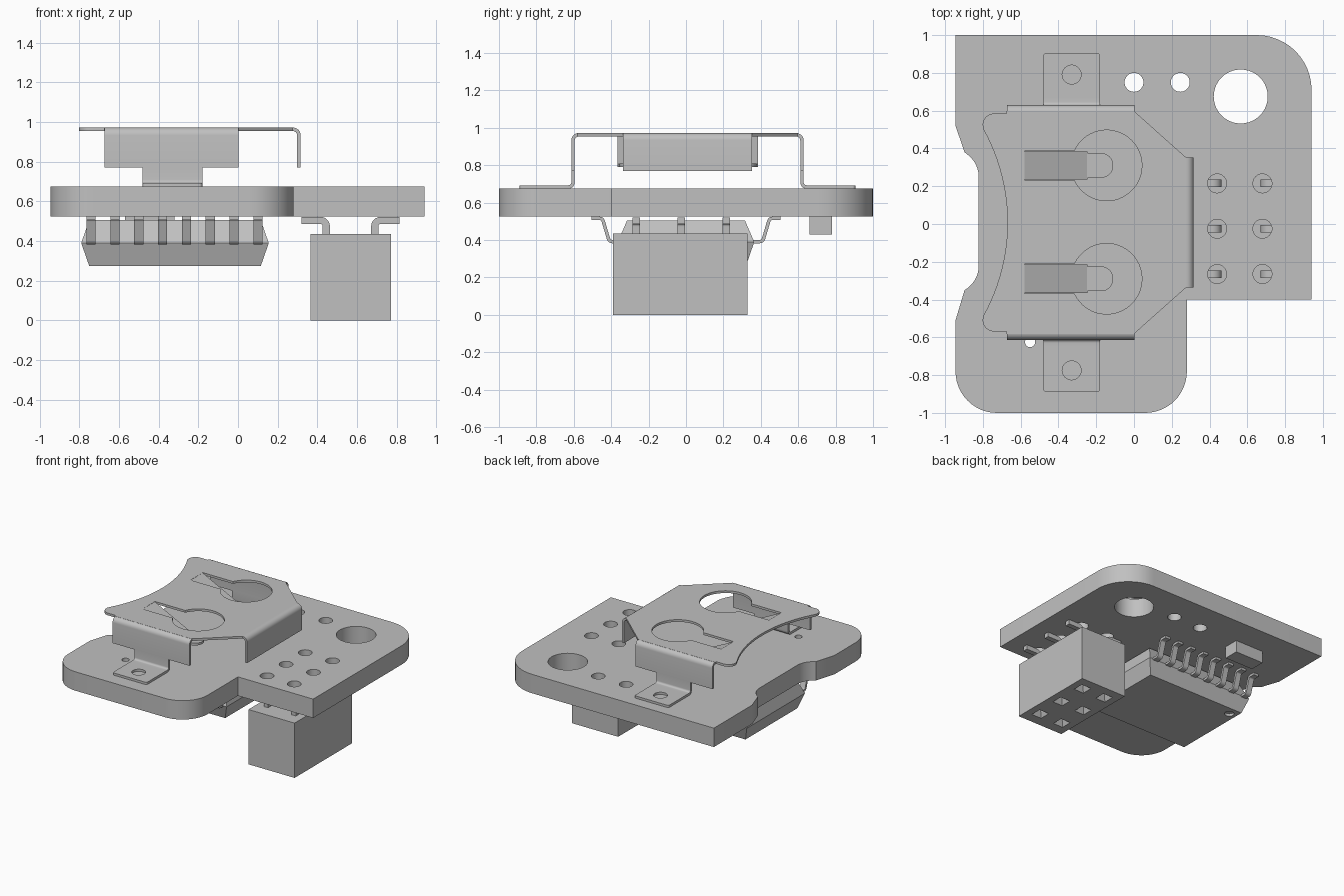
import bpy, bmesh, math
from mathutils import Vector, Matrix

if "Cube" in bpy.data.objects:
    bpy.data.objects.remove(bpy.data.objects["Cube"], do_unlink=True)

grey = bpy.data.materials.new("plain_grey")
grey.use_nodes = True
grey.diffuse_color = (0.53, 0.53, 0.53, 1)
grey.node_tree.nodes["Principled BSDF"].inputs["Base Color"].default_value = grey.diffuse_color


def activate(ob):
    bpy.ops.object.select_all(action='DESELECT')
    ob.select_set(True)
    bpy.context.view_layer.objects.active = ob


def finish(ob):
    activate(ob)
    bpy.ops.object.shade_smooth_by_angle(angle=math.radians(35))
    return ob


def from_bmesh(name, bm):
    bmesh.ops.recalc_face_normals(bm, faces=bm.faces)
    me = bpy.data.meshes.new(name)
    bm.to_mesh(me)
    bm.free()
    me.materials.append(grey)
    ob = bpy.data.objects.new(name, me)
    bpy.context.collection.objects.link(ob)
    return ob


def rounded(pts, closed=True, steps=8):
    """Replace each (x, y, radius) corner with an arc."""
    out = []
    n = len(pts)
    for i, p in enumerate(pts):
        c = Vector(p[:2])
        r = p[2] if len(p) > 2 else 0
        if r == 0 or (not closed and i in (0, n - 1)):
            out.append(c)
            continue
        a = (Vector(pts[i - 1][:2]) - c).normalized()
        b = (Vector(pts[(i + 1) % n][:2]) - c).normalized()
        half = a.angle(b) / 2
        mid = c + (a + b).normalized() * r / math.sin(half)
        s = c + a * r / math.tan(half) - mid
        e = c + b * r / math.tan(half) - mid
        turn = s.angle(e)
        for k in range(steps + 1):
            t = k / steps
            out.append(mid + (s * math.sin((1 - t) * turn) + e * math.sin(t * turn)) / math.sin(turn))
    return out


def circle(x, y, r, n=40):
    return [(x + r * math.cos(k * math.tau / n), y + r * math.sin(k * math.tau / n)) for k in range(n)]


def sheet(name, loops, z0, z1):
    """Flat plate from an outline and its holes."""
    cu = bpy.data.curves.new(name, 'CURVE')
    cu.dimensions = '2D'
    cu.fill_mode = 'BOTH'
    cu.extrude = (z1 - z0) / 2
    for loop in loops:
        sp = cu.splines.new('POLY')
        sp.points.add(len(loop) - 1)
        for pt, co in zip(sp.points, loop):
            pt.co = (co[0], co[1], 0, 1)
        sp.use_cyclic_u = True
    tmp = bpy.data.objects.new(name, cu)
    bpy.context.collection.objects.link(tmp)
    bpy.context.view_layer.update()
    me = bpy.data.meshes.new_from_object(tmp.evaluated_get(bpy.context.evaluated_depsgraph_get()))
    bpy.data.objects.remove(tmp, do_unlink=True)
    bm = bmesh.new()
    bm.from_mesh(me)
    bmesh.ops.remove_doubles(bm, verts=bm.verts, dist=1e-5)
    bmesh.ops.translate(bm, verts=bm.verts, vec=(0, 0, (z0 + z1) / 2))
    return finish(from_bmesh(name, bm))


def ribbon(name, path, lo, hi, thick, along):
    """Bent strip: path in (along, z), spanning lo..hi on the other axis."""
    bm = bmesh.new()
    rows = []
    for a, z in rounded(path, False, 6):
        rows.append([bm.verts.new((a, w, z) if along == 'x' else (w, a, z)) for w in (lo, hi)])
    for p, q in zip(rows, rows[1:]):
        bm.faces.new((p[0], p[1], q[1], q[0]))
    ob = from_bmesh(name, bm)
    mod = ob.modifiers.new("thickness", 'SOLIDIFY')
    mod.thickness = thick
    mod.offset = 0
    mod.use_even_offset = True
    activate(ob)
    bpy.ops.object.modifier_apply(modifier=mod.name)
    return finish(ob)


def loft(name, sections):
    """Stack of rectangles (x0, x1, y0, y1, z)."""
    bm = bmesh.new()
    rings = [[bm.verts.new(c) for c in ((a, c0, z), (b, c0, z), (b, d, z), (a, d, z))]
             for a, b, c0, d, z in sections]
    bm.faces.new(rings[0])
    bm.faces.new(rings[-1])
    for p, q in zip(rings, rings[1:]):
        for i in range(4):
            j = (i + 1) % 4
            bm.faces.new((p[i], p[j], q[j], q[i]))
    return from_bmesh(name, bm)


def carve(ob, bm):
    cutter = from_bmesh("cutter", bm)
    cutter.hide_render = True
    mod = ob.modifiers.new("recess", 'BOOLEAN')
    mod.operation = 'DIFFERENCE'
    mod.solver = 'EXACT'
    mod.object = cutter
    activate(ob)
    bpy.ops.object.modifier_apply(modifier=mod.name)
    bpy.data.objects.remove(cutter, do_unlink=True)


# Circuit board with rounded corners, edge notch and holes
pin_rows = (-0.265, -0.025, 0.215)
board = rounded([(-0.945, 1), (0.94, 1, 0.29), (0.94, -0.4), (0.28, -0.4), (0.28, -1, 0.22),
                 (-0.945, -1, 0.22), (-0.945, -0.51), (-0.897, -0.35), (-0.822, -0.3, 0.15),
                 (-0.822, 0.32, 0.15), (-0.897, 0.38), (-0.945, 0.52)], steps=12)
holes = [circle(0, 0.75, 0.05), circle(0.245, 0.75, 0.05), circle(0.565, 0.675, 0.143),
         circle(-0.55, -0.625, 0.027)]
holes += [circle(x, y, 0.05) for x in (0.44, 0.68) for y in pin_rows]
sheet("circuit_board", [board] + holes, 0.525, 0.675)

# Battery clip top plate with scooped edge and keyhole cut-outs
cy, top, t = 0.008, 0.963, 0.018
scoop = [(-1.69 + 1.02 * math.cos(a), cy + 1.02 * math.sin(a))
         for a in (math.radians(28.7 * k / 12) for k in range(-12, 13))]
upper = [(-0.795, 0.49), (-0.835, 0.577, 0.06), (-0.675, 0.577), (-0.675, 0.59), (0, 0.59), (0.275, 0.345)]
ends = [(p[0], cy + p[1]) + p[2:] for p in upper]
mirrored = [(p[0], cy - p[1]) + p[2:] for p in reversed(upper)]
plate = rounded(ends + mirrored)[1:-1] + scoop
tongue_y = (cy + 0.302, cy - 0.298)
keyholes = []
for y in tongue_y:
    a0 = math.pi - math.asin(0.0775 / 0.187)
    arc = [(-0.145 + 0.187 * math.cos(a0 * k / 20), y + 0.187 * math.sin(a0 * k / 20))
           for k in range(-20, 21)]
    keyholes.append(arc + [(-0.58, y + 0.0775), (-0.58, y - 0.0775)])
sheet("clip_top", [plate] + keyholes, top - t / 2, top + t / 2)

# Spring contacts sloping down from the top plate
for i, y in enumerate(tongue_y):
    ribbon(f"spring_tongue_{i + 1}", [(-0.585, top), (-0.25, 0.8)], y - 0.075, y + 0.075, t, 'x')
    tip = rounded([(-0.255, y - 0.066), (-0.11, y - 0.066, 0.065),
                   (-0.11, y + 0.066, 0.065), (-0.255, y + 0.066)])
    sheet(f"spring_tip_{i + 1}", [tip], 0.791, 0.809)

# Clip walls, legs and soldered feet
ribbon("clip_end_wall", [(0.27, top), (0.307, top, 0.03), (0.307, 0.77)], cy - 0.345, cy + 0.345, t, 'x')
for side, s in (("back", 1), ("front", -1)):
    wall = cy + s * 0.612
    ribbon(f"clip_{side}_wall", [(cy + s * 0.575, top), (wall, top, 0.03), (wall, 0.77)],
           -0.672, 0.003, t, 'y')
    ribbon(f"clip_{side}_leg", [(wall, 0.775), (wall, 0.684, 0.025), (wall + s * 0.045, 0.684)],
           -0.48, -0.18, t, 'y')
    y0, y1 = wall + s * 0.04, cy + s * 0.897
    foot = rounded([(-0.48, y0), (-0.18, y0), (-0.18, y1, 0.015), (-0.48, y1, 0.015)])
    sheet(f"clip_{side}_foot", [foot, circle(-0.33, cy + s * 0.783, 0.05)], 0.675, 0.693)

# Chip body with a round marker dimple underneath
chip = loft("chip_body", [(-0.75, 0.115, -0.325, 0.325, 0.275), (-0.79, 0.155, -0.365, 0.365, 0.39),
                          (-0.75, 0.115, -0.315, 0.315, 0.505)])
bm = bmesh.new()
bmesh.ops.create_cone(bm, cap_ends=True, segments=24, radius1=0.035, radius2=0.035, depth=0.04,
                      matrix=Matrix.Translation((-0.69, 0.26, 0.275)))
carve(chip, bm)

# Chip leads
for s, side in ((1, "back"), (-1, "front")):
    for k in range(8):
        x = -0.74 + 0.12 * k
        path = [(s * 0.505, 0.516), (s * 0.447, 0.516, 0.02), (s * 0.41, 0.392, 0.02), (s * 0.34, 0.392)]
        ribbon(f"chip_lead_{side}_{k + 1}", path, x - 0.023, x + 0.023, 0.018, 'y')

# Small component under the board
loft("small_component", [(-0.57, -0.32, 0.66, 0.78, 0.43), (-0.57, -0.32, 0.66, 0.78, 0.525)])

# Socket block with tapered openings
block = loft("socket_block", [(0.365, 0.77, -0.39, 0.33, 0), (0.365, 0.77, -0.39, 0.33, 0.435)])
bm = bmesh.new()
for x in (0.465, 0.67):
    for y in pin_rows:
        for r1, r2, depth, z in ((0.068, 0.03, 0.06, 0.02), (0.03, 0.03, 0.25, 0.12)):
            bmesh.ops.create_cone(bm, cap_ends=True, segments=4, radius1=r1, radius2=r2, depth=depth,
                                  matrix=Matrix.Translation((x, y, z)) @ Matrix.Rotation(math.pi / 4, 4, 'Z'))
carve(block, bm)

# Bent socket pins
for s in (-1, 1):
    for k, y in enumerate(pin_rows):
        path = [(0.567 + s * 0.247, 0.504), (0.567 + s * 0.122, 0.504, 0.03), (0.567 + s * 0.122, 0.42)]
        ribbon(f"socket_pin_{'left' if s > 0 else 'right'}_{k + 1}", path, y - 0.02, y + 0.02, 0.036, 'x')
